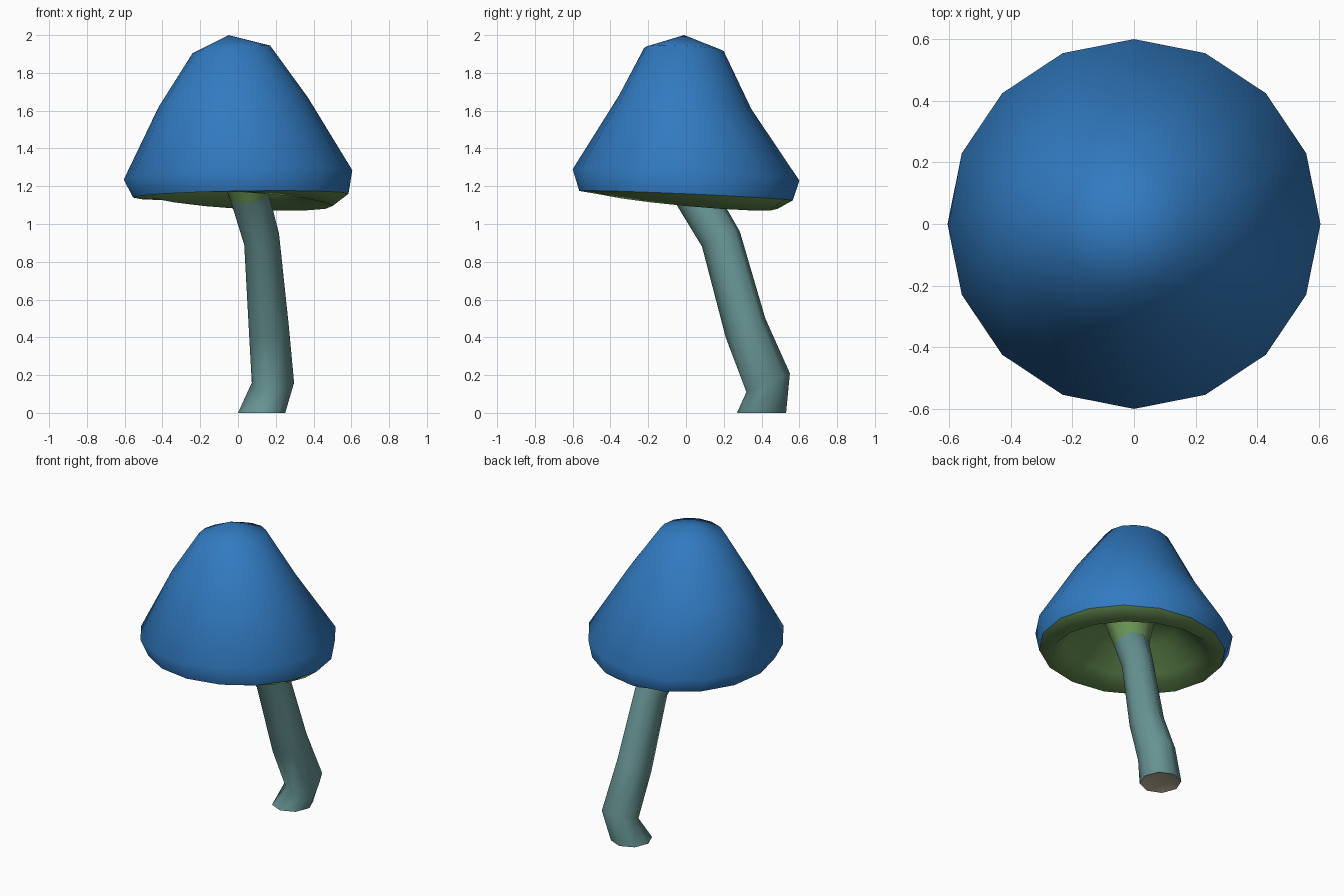
import bpy, bmesh, math

if "Cube" in bpy.data.objects:
    bpy.data.objects.remove(bpy.data.objects["Cube"])


def material(name, rgb):
    m = bpy.data.materials.new(name)
    m.diffuse_color = (*rgb, 1.0)
    m.use_nodes = True
    m.node_tree.nodes["Principled BSDF"].inputs["Base Color"].default_value = m.diffuse_color
    return m


BLUE = material("cap blue", (0.031, 0.195, 0.53))
GREEN = material("underside green", (0.14, 0.29, 0.09))
TEAL = material("stem teal", (0.135, 0.29, 0.29))
BEIGE = material("base beige", (0.50, 0.45, 0.31))


def loft(name, rings, sides, mats, bands, start=None, end=None):
    """Skin tilted elliptical rings: (cx, cy, z, rx, ry, tilt_x, tilt_y).
    bands gives the material index of every band, tips included."""
    bm = bmesh.new()
    loops = []
    for cx, cy, z, rx, ry, tx, ty in rings:
        loop = []
        for i in range(sides):
            t = 2 * math.pi * i / sides
            c, s = math.cos(t), math.sin(t)
            loop.append(bm.verts.new((cx + rx * c, cy + ry * s, z + tx * c + ty * s)))
        loops.append(loop)
    tips = [bm.verts.new(p) if p else None for p in (start, end)]
    if tips[0]:
        loops.insert(0, [tips[0]] * sides)
    if tips[1]:
        loops.append([tips[1]] * sides)
    for k, (a, b) in enumerate(zip(loops, loops[1:])):
        for i in range(sides):
            j = (i + 1) % sides
            corners = list(dict.fromkeys((a[i], a[j], b[j], b[i])))
            bm.faces.new(corners).material_index = bands[k]
    bmesh.ops.recalc_face_normals(bm, faces=bm.faces[:])
    for f in bm.faces:
        f.smooth = True
    # crisp edge wherever two colours meet
    for e in bm.edges:
        if len({f.material_index for f in e.link_faces}) > 1:
            e.smooth = False
    me = bpy.data.meshes.new(name)
    bm.to_mesh(me)
    bm.free()
    for m in mats:
        me.materials.append(m)
    ob = bpy.data.objects.new(name, me)
    bpy.context.collection.objects.link(ob)
    return ob


# Cap: blue bell from the tip to the rim, then the hollow green underside
cap_rings = [
    (-0.035, -0.01, 1.925, 0.205, 0.21, 0.02, -0.01),
    (-0.025, -0.005, 1.645, 0.395, 0.35, 0.025, -0.035),
    (0.0, 0.0, 1.26, 0.605, 0.60, 0.025, -0.03),
    (0.015, 0.0, 1.15, 0.57, 0.565, 0.01, -0.025),
    (0.01, 0.0, 1.125, 0.49, 0.485, -0.03, -0.045),
    (0.01, 0.0, 1.185, 0.42, 0.41, -0.01, -0.03),
    (0.0, -0.01, 1.33, 0.27, 0.26, 0.0, 0.0),
]
loft("cap", cap_rings, 16, [BLUE, GREEN], [0, 0, 0, 0, 1, 1, 1, 1],
     start=(-0.05, -0.01, 2.0), end=(0.0, -0.03, 1.40))

# Stem: beige dented base, bent teal shaft, green collar flaring into the cap
stem_rings = [
    (0.125, 0.40, 0.0, 0.125, 0.13, 0.0, 0.0),
    (0.185, 0.435, 0.16, 0.112, 0.115, 0.0, 0.05),
    (0.163, 0.315, 0.45, 0.105, 0.105, 0.02, 0.05),
    (0.125, 0.185, 0.92, 0.092, 0.10, 0.03, 0.04),
    (0.062, 0.055, 1.14, 0.102, 0.11, 0.015, 0.03),
    (0.01, -0.03, 1.38, 0.16, 0.16, 0.0, 0.0),
]
loft("stem", stem_rings, 8, [TEAL, GREEN, BEIGE], [2, 0, 0, 0, 0, 1],
     start=(0.125, 0.40, 0.04))
